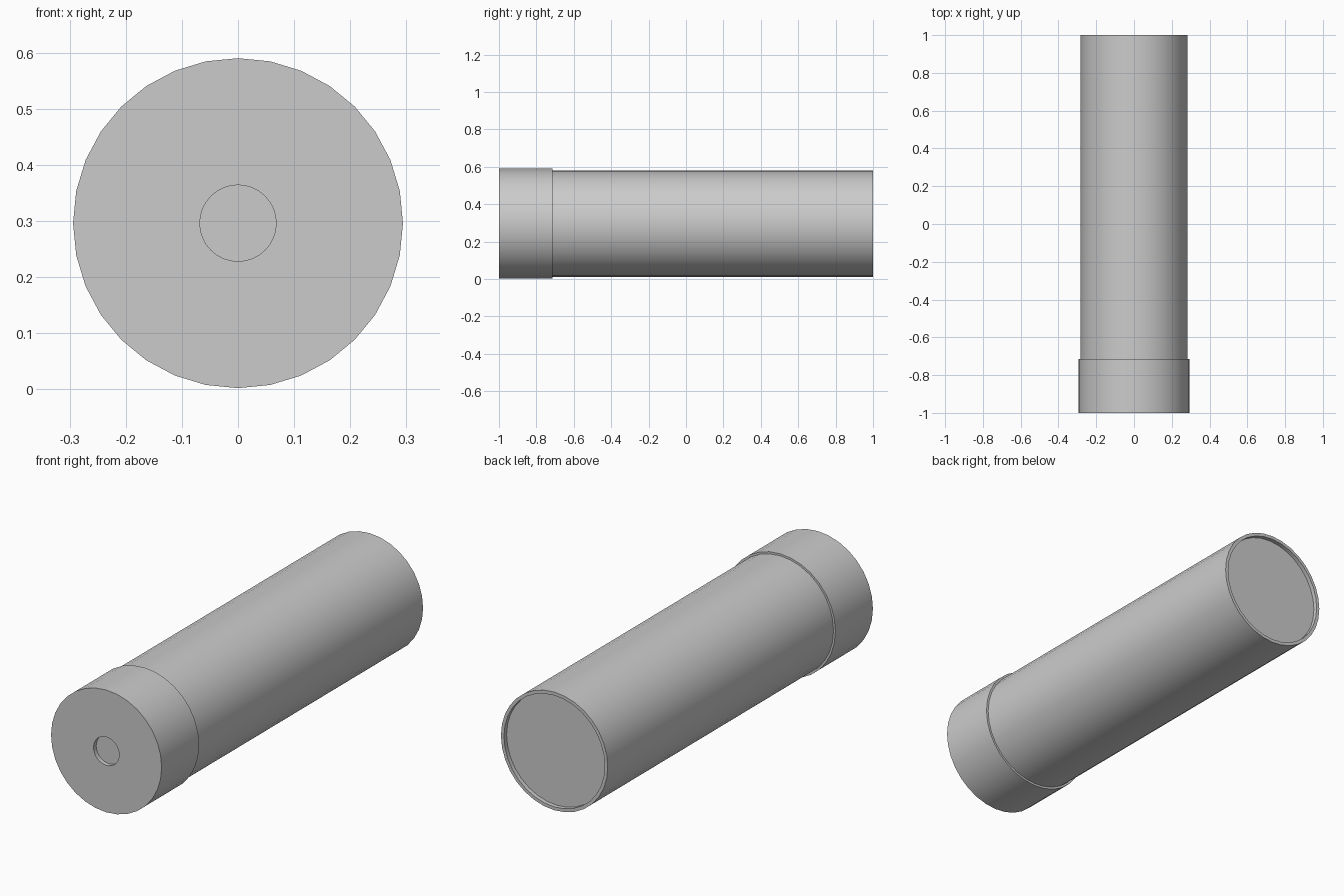
import bpy, bmesh, math

if "Cube" in bpy.data.objects:
    bpy.data.objects.remove(bpy.data.objects["Cube"])

SIDES = 32
CZ = 0.296  # height of the long axis


def lathe(name, profile):
    """Revolve (radius, y) points about the y axis; radius 0 closes with a flat disc."""
    bm = bmesh.new()
    rings = []
    for r, y in profile:
        rings.append([bm.verts.new((r * math.sin(2 * math.pi * i / SIDES), y,
                                    CZ + r * math.cos(2 * math.pi * i / SIDES)))
                      for i in range(SIDES)])
    for a, b in zip(rings, rings[1:]):
        for i in range(SIDES):
            j = (i + 1) % SIDES
            bm.faces.new((a[i], a[j], b[j], b[i]))
    bm.faces.new(rings[0])
    bm.faces.new(rings[-1])
    bmesh.ops.recalc_face_normals(bm, faces=bm.faces)
    me = bpy.data.meshes.new(name)
    bm.to_mesh(me)
    bm.free()
    ob = bpy.data.objects.new(name, me)
    bpy.context.collection.objects.link(ob)
    bpy.ops.object.select_all(action='DESELECT')
    ob.select_set(True)
    bpy.context.view_layer.objects.active = ob
    bpy.ops.object.shade_smooth_by_angle(angle=math.radians(30))
    return ob


# One closed skin: recessed front disc, wide base collar, narrower tube,
# thin rim and recessed end disc
lathe("cartridge_body", [
    (0.068, -0.98), (0.068, -1.0),
    (0.294, -1.0), (0.294, -0.715),
    (0.284, -0.715), (0.284, 1.0),
    (0.268, 1.0), (0.268, 0.98),
])
